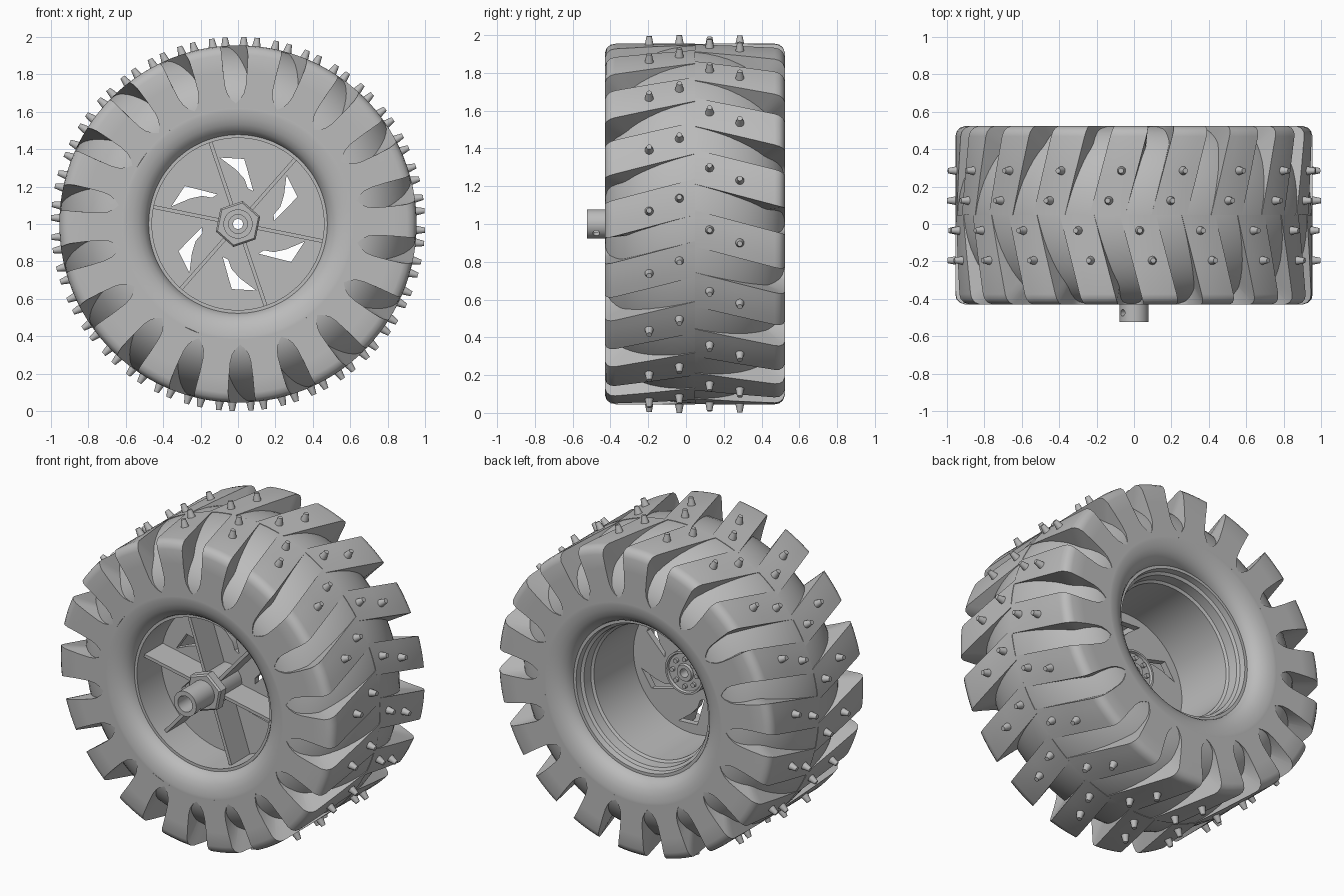
import bpy, bmesh
from math import sin, cos, pi, radians
from mathutils import Matrix, Vector

cube = bpy.data.objects.get("Cube")
if cube:
    bpy.data.objects.remove(cube, do_unlink=True)

MID = 0.047          # middle plane of the tyre
LUGS = 18
STEP = 2 * pi / LUGS
parts = []

grey = bpy.data.materials.new("plain_grey")
grey.use_nodes = True
grey.diffuse_color = (0.5, 0.5, 0.5, 1)
grey.node_tree.nodes["Principled BSDF"].inputs["Base Color"].default_value = (0.5, 0.5, 0.5, 1)


def polar(y, r, a):
    return Vector((r * cos(a), y, 1 + r * sin(a)))


def finish(name, bm):
    bmesh.ops.recalc_face_normals(bm, faces=bm.faces)
    mesh = bpy.data.meshes.new(name)
    bm.to_mesh(mesh)
    bm.free()
    mesh.materials.append(grey)
    ob = bpy.data.objects.new(name, mesh)
    bpy.context.collection.objects.link(ob)
    parts.append(ob)
    return ob


def skin(bm, rings, wrap):
    """Join closed loops of points; wrap joins last to first, else caps."""
    loops = [[bm.verts.new(p) for p in ring] for ring in rings]
    n = len(loops[0])
    pairs = list(zip(loops, loops[1:]))
    if wrap:
        pairs.append((loops[-1], loops[0]))
    else:
        bm.faces.new(loops[0])
        bm.faces.new(loops[-1])
    for a, b in pairs:
        for i in range(n):
            j = (i + 1) % n
            bm.faces.new((a[i], a[j], b[j], b[i]))


def revolve(name, profile, n=96, start=0.0):
    """Spin a closed (y, r) outline round the axle."""
    bm = bmesh.new()
    skin(bm, [[polar(y, r, start + 2 * pi * k / n) for y, r in profile] for k in range(n)], True)
    return finish(name, bm)


def cone(bm, base, direction, length, r1, r2, sides=14):
    d = Vector(direction).normalized()
    rot = Vector((0, 0, 1)).rotation_difference(d).to_matrix().to_4x4()
    bmesh.ops.create_cone(bm, cap_ends=True, segments=sides, radius1=r1, radius2=r2, depth=length,
                          matrix=Matrix.Translation(Vector(base) + d * length / 2) @ rot)


# Tyre body: rounded bead, then an elliptical arch rising to the tread at the middle
WIDTH = MID + .43
half = [(-.33, .473), (-.363, .483), (-.39, .503), (-.41, .532), (-.423, .567), (-.429, .602)]
half += [(MID - WIDTH * cos(t * pi / 24), .62 + .332 * sin(t * pi / 24)) for t in range(12)]
revolve("tyre_body", half + [(MID, .952)] + [(2 * MID - y, r) for y, r in reversed(half)], 108)

# Tread lugs: (y, radius, half gap to the neighbour) from middle to sidewall
stations = [(MID, .955, .07), (-.17, .955, .07), (-.375, .955, .07), (-.40, .95, .07),
            (-.42, .933, .07), (-.43, .905, .07), (-.43, .82, .064), (-.43, .74, .055),
            (-.43, .70, .044), (-.43, .665, .022), (-.43, .645, 0), (-.43, .62, 0)]
ACROSS = 4


def lug_row(name, side, middle_angle):
    bm = bmesh.new()
    for k in range(LUGS):
        rings = []
        for y, r, gap in stations:
            dy = y - MID
            centre = middle_angle + radians(16) * dy + k * STEP
            spread = STEP / 2 - gap / r
            angles = [centre + spread * (2 * i / ACROSS - 1) for i in range(ACROSS + 1)]
            outer = [polar(MID + side * dy, r, a) for a in angles]
            inner = [polar(MID + side * dy * .72, .62 + (r - .62) * .45, a) for a in reversed(angles)]
            rings.append(outer + inner)
        skin(bm, rings, False)
    finish(name, bm)


lug_row("front_lugs", 1, radians(8.7))
lug_row("back_lugs", -1, radians(-1.4))

# Studs: two staggered rows on each half
for name, y, deg in (("front_outer_studs", -.195, 4.1), ("front_inner_studs", -.035, 8.2),
                     ("back_inner_studs", .125, -1.9), ("back_outer_studs", .285, -6)):
    bm = bmesh.new()
    for k in range(LUGS):
        a = radians(deg) + k * STEP
        cone(bm, polar(y, .945, a), (cos(a), 0, sin(a)), .055, .025, .014)
    finish(name, bm)

# Rim barrel with stepped back lip
revolve("rim_barrel", [(-.345, .479), (-.345, .46), (-.08, .46), (-.08, .41),
                       (.32, .415), (.33, .43), (.39, .435), (.40, .452), (.435, .458), (.435, .479)])

# Wheel disc with six slanted windows
RIB_ANGLES = [radians(48.6 + 60 * k) for k in range(6)]
window = [(-.096, .355), (.033, .348), (.05, .29), (.082, .175), (.052, .19), (.035, .24), (-.01, .29)]
curve = bpy.data.curves.new("wheel_disc", "CURVE")
curve.dimensions = "2D"
curve.fill_mode = "BOTH"
curve.extrude = .02


def outline(points):
    s = curve.splines.new("POLY")
    s.points.add(len(points) - 1)
    for p, (x, z) in zip(s.points, points):
        p.co = (x, z, 0, 1)
    s.use_cyclic_u = True


def circle(r, n):
    return [(r * cos(2 * pi * i / n), r * sin(2 * pi * i / n)) for i in range(n)]


outline(circle(.465, 96))
outline(circle(.08, 32))
for k in range(6):
    c, s = cos(k * pi / 3), sin(k * pi / 3)
    outline([(x * c - z * s, x * s + z * c) for x, z in window])
disc_curve = bpy.data.objects.new("disc_outline", curve)
bpy.context.collection.objects.link(disc_curve)
bpy.context.view_layer.update()
evaluated = disc_curve.evaluated_get(bpy.context.evaluated_depsgraph_get())
bm = bmesh.new()
bm.from_mesh(bpy.data.meshes.new_from_object(evaluated))
bpy.data.objects.remove(disc_curve, do_unlink=True)
bmesh.ops.transform(bm, verts=bm.verts,
                    matrix=Matrix.Translation((0, -.085, 1)) @ Matrix.Rotation(pi / 2, 4, "X"))
bmesh.ops.remove_doubles(bm, verts=bm.verts, dist=1e-5)
finish("wheel_disc", bm)

# Six thin radial ribs in front of the disc
bm = bmesh.new()
for a in RIB_ANGLES:
    bmesh.ops.create_cube(bm, size=1, matrix=Matrix.Translation((0, -.19, 1)) @ Matrix.Rotation(-a, 4, "Y")
                          @ Matrix.Translation((.275, 0, 0)) @ Matrix.Diagonal((.38, .19, .02, 1)))
finish("ribs", bm)

# Hub: sleeve, stepped bore, drum and rear boss
hub = revolve("hub", [(-.525, .078), (-.525, .05), (-.36, .05), (-.36, .027), (.02, .027), (.02, .05),
                      (.005, .055), (.005, .115), (.02, .12), (.02, .132), (-.07, .132), (-.07, .1),
                      (-.29, .1), (-.29, .078)], 48)
revolve("hub_hex_collar", [(-.345, .07), (-.345, .115), (-.335, .125), (-.285, .125), (-.285, .07)],
        6, radians(18.6))

# Pin hole drilled across the sleeve
bm = bmesh.new()
pin = Vector((cos(radians(-38.6)), 0, sin(radians(-38.6))))
cone(bm, Vector((0, -.475, 1)) - pin * .15, pin, .3, .018, .018, 20)
cutter = finish("pin_hole_cutter", bm)
cutter.hide_render = True
cut = hub.modifiers.new("pin_hole", "BOOLEAN")
cut.object = cutter
cut.operation = "DIFFERENCE"
bpy.context.view_layer.update()
hub_eval = hub.evaluated_get(bpy.context.evaluated_depsgraph_get())
cut_mesh = bpy.data.meshes.new_from_object(hub_eval)
hub.modifiers.clear()
hub.data = cut_mesh
parts.remove(cutter)
bpy.data.objects.remove(cutter, do_unlink=True)

# Ring of bolts on the rear boss
bm = bmesh.new()
for k in range(8):
    cone(bm, polar(0, .085, k * pi / 4), (0, 1, 0), .022, .014, .014)
finish("hub_bolts", bm)

# Smooth curved surfaces, keep edges crisp
bpy.ops.object.select_all(action="DESELECT")
for ob in parts:
    ob.select_set(True)
bpy.context.view_layer.objects.active = parts[0]
bpy.ops.object.shade_smooth_by_angle(angle=radians(32))
